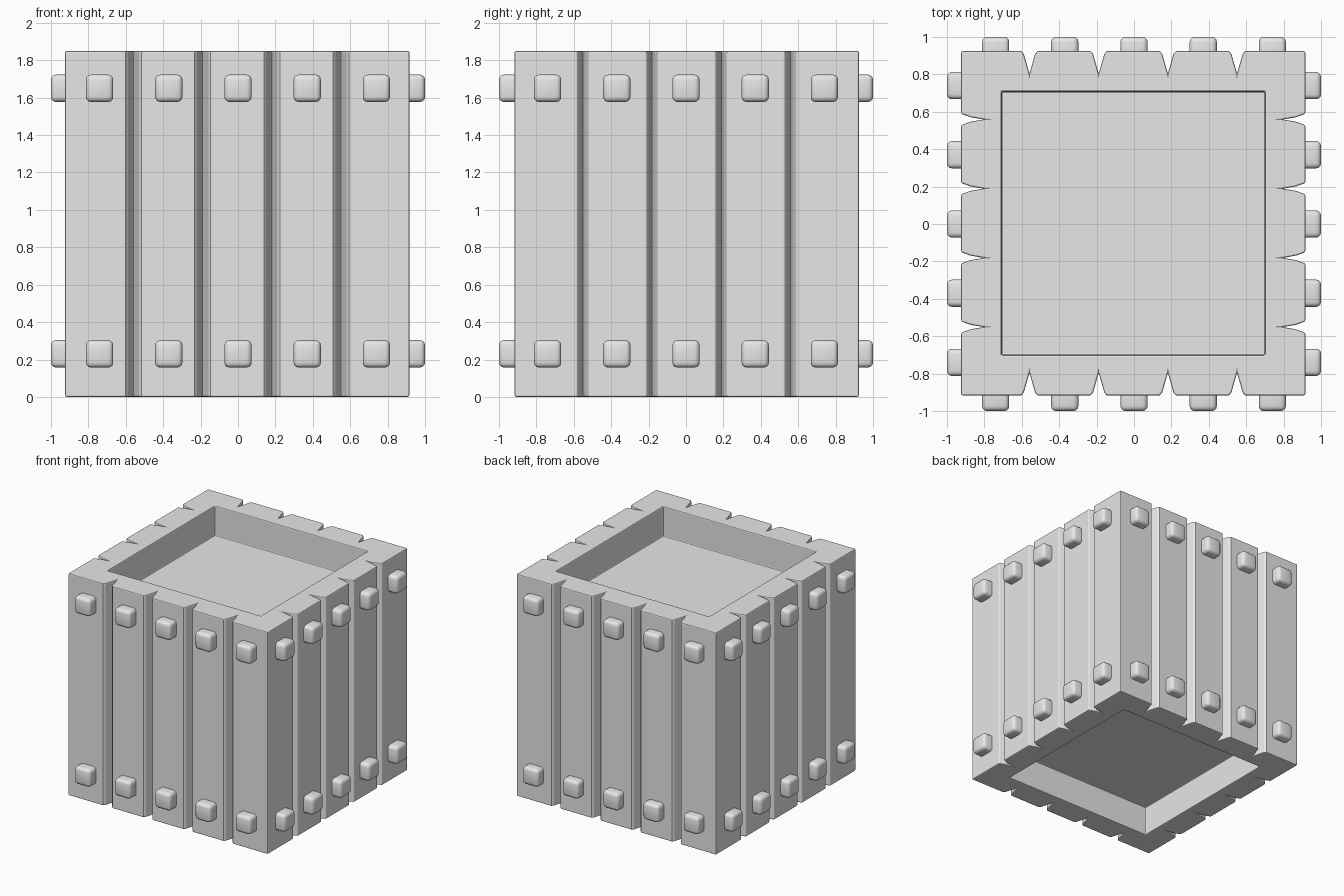
import bpy
import bmesh
import math
from mathutils import Matrix, Vector

cube = bpy.data.objects.get("Cube")
if cube:
    bpy.data.objects.remove(cube, do_unlink=True)

HALF = 0.92          # half width of the crate body
HEIGHT = 1.85
PITCH = 0.37         # width of one plank
RECESS = 0.705       # half width of the top and bottom recesses
DEPTH = 0.25
SHIFT = Vector((-0.004, 0.004, 0))

grey = bpy.data.materials.new("plain_grey")
grey.use_nodes = True
grey.diffuse_color = (0.8, 0.8, 0.8, 1)
grey.node_tree.nodes["Principled BSDF"].inputs["Base Color"].default_value = (0.8, 0.8, 0.8, 1)


def make_mesh(name, bm):
    bmesh.ops.recalc_face_normals(bm, faces=bm.faces)
    mesh = bpy.data.meshes.new(name)
    bm.to_mesh(mesh)
    bm.free()
    mesh.materials.append(grey)
    return mesh


def add_object(name, mesh):
    obj = bpy.data.objects.new(name, mesh)
    bpy.context.collection.objects.link(obj)
    return obj


def box(bm, size, centre):
    matrix = Matrix.Translation(centre) @ Matrix.Diagonal((*size, 1))
    return bmesh.ops.create_cube(bm, size=1, matrix=matrix)


# Plan outline: four sides, each with V grooves between five planks
wide_groove = [(-0.043, 0), (-0.03, 0.015), (0, 0.12), (0.03, 0.015), (0.043, 0)]
thin_groove = [(-0.03, 0), (-0.012, 0.05), (0, 0.12), (0.012, 0.05), (0.03, 0)]
bm = bmesh.new()
outline = []
for side in range(4):
    turn = Matrix.Rotation(side * math.pi / 2, 3, 'Z')
    points = [(-HALF, -HALF)]
    for seam in (-1.5, -0.5, 0.5, 1.5):
        for dx, inward in (thin_groove if side % 2 else wide_groove):
            points.append((seam * PITCH + dx, -HALF + inward))
    outline += [bm.verts.new(turn @ Vector((x, y, 0)) + SHIFT) for x, y in points]
base = bm.faces.new(outline)
prism = bmesh.ops.extrude_face_region(bm, geom=[base])
top = [v for v in prism["geom"] if isinstance(v, bmesh.types.BMVert)]
bmesh.ops.translate(bm, verts=top, vec=(0, 0, HEIGHT))
body = add_object("crate_body", make_mesh("crate_body", bm))

# Square recesses in the top and the bottom
bm = bmesh.new()
for z in (0, HEIGHT):
    box(bm, (2 * RECESS, 2 * RECESS, 2 * DEPTH), SHIFT + Vector((0, 0, z)))
cutter = add_object("recess_cutter", make_mesh("recess_cutter", bm))
cutter.hide_render = True
cutter.hide_viewport = True
cut = body.modifiers.new("recesses", 'BOOLEAN')
cut.operation = 'DIFFERENCE'
cut.solver = 'EXACT'
cut.object = cutter
soften = body.modifiers.new("soft_edges", 'BEVEL')
soften.width = 0.008
soften.segments = 2
soften.limit_method = 'ANGLE'
soften.angle_limit = math.radians(60)

# One rounded stud, shared by every plank end
bm = bmesh.new()
box(bm, (0.146, 0.15, 0.146), (0, -0.925, 0))
bmesh.ops.bevel(bm, geom=bm.edges[:], offset=0.027, segments=3, profile=0.5, affect='EDGES')
stud_mesh = make_mesh("stud", bm)
studs = []
for side, label in enumerate(("front", "left", "back", "right")):
    turn = Matrix.Rotation(side * math.pi / 2, 4, 'Z')
    for row, z in (("lower", 0.23), ("upper", 1.65)):
        for plank in range(5):
            stud = add_object(f"stud_{label}_{row}_{plank + 1}", stud_mesh)
            stud.matrix_world = turn @ Matrix.Translation(((plank - 2) * PITCH, 0, z))
            studs.append(stud)

# Smooth the stud edges
bpy.ops.object.select_all(action='DESELECT')
studs[0].select_set(True)
bpy.context.view_layer.objects.active = studs[0]
bpy.ops.object.shade_smooth_by_angle(angle=math.radians(40))
